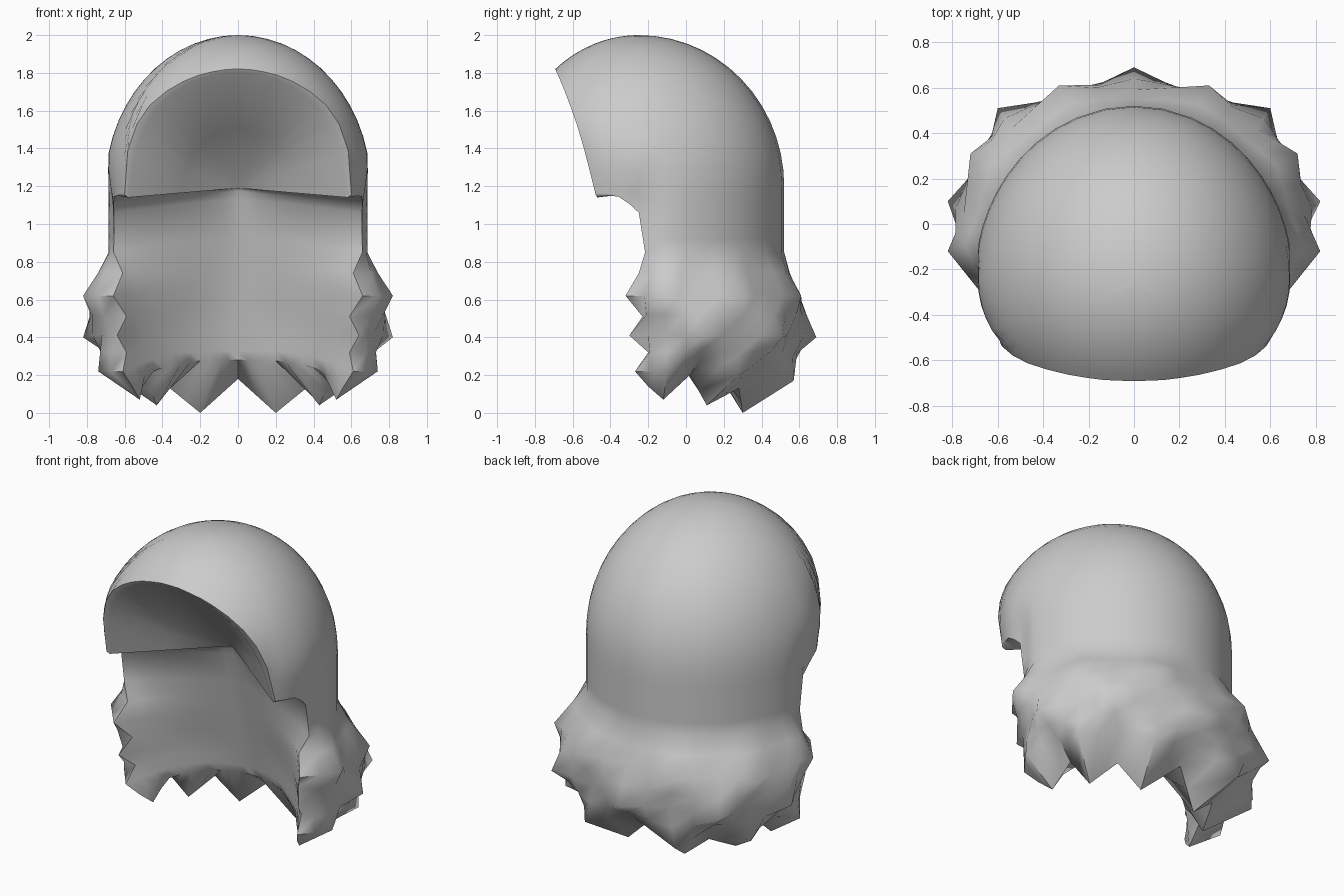
import bpy, bmesh, math
from mathutils import Vector as V

if "Cube" in bpy.data.objects:
    bpy.data.objects.remove(bpy.data.objects["Cube"])

bm = bmesh.new()


def face(*pts):
    """Add a face and its mirror image across x = 0."""
    bm.faces.new([bm.verts.new(p) for p in pts])
    bm.faces.new([bm.verts.new((-p[0], p[1], p[2])) for p in reversed(pts)])


def grid(rows):
    """Skin a list of equally long point rows."""
    for a, b in zip(rows, rows[1:]):
        for i in range(len(a) - 1):
            face(a[i], a[i + 1], b[i + 1], b[i])


def double(seq):
    """Insert the midpoint between neighbours."""
    out = [seq[0]]
    for a, b in zip(seq, seq[1:]):
        out += [(a + b) / 2, b]
    return out


def clamp(v):
    return max(0.0, min(1.0, v))


# Front border of the cap: (z, y) from the brow down to the neck opening
BORDER = [(2.0, -0.76), (1.82, -0.69), (1.65, -0.62), (1.45, -0.55), (1.27, -0.51),
          (1.155, -0.48), (1.145, -0.34), (1.06, -0.25), (0.95, -0.225), (0.8, -0.22)]


def border_y(z):
    for (z0, y0), (z1, y1) in zip(BORDER, BORDER[1:]):
        if z >= z1:
            return y0 + (y1 - y0) * (z0 - z) / (z0 - z1)
    return BORDER[-1][1]


def cap_point(phi, t):
    """t 0..1 runs down the dome, 1..2 down the straight part."""
    e = min(t, 1) * math.pi / 2
    z = 1.2 + 0.8 * math.cos(e) if t <= 1 else 1.2 - 0.35 * (t - 1)
    s, c = math.sin(phi), math.cos(phi)
    y = -0.25 + (0.77 if c > 0 else 0.70) * c * math.sin(e)
    x = 0.702 * s * math.sin(e)
    # cheeks narrow towards the face and curl in at the neck opening
    if y < -0.25:
        x *= 1 - 1.3 * clamp((1.6 - z) / 0.4) * (y + 0.25) ** 2
    curl = 0.045 - 0.02 * clamp((-0.25 - y) / 0.2)
    x -= curl * clamp((1.35 - z) / 0.25) * clamp((-0.07 - y) / 0.15) ** 1.5 * s
    return V((x, y, z))


def cap_column(phi, n=14, m=5):
    end = 2.0
    for k in range(100, 801):
        p = cap_point(phi, k / 400)
        if p.y < border_y(p.z):
            end = k / 400
            break
    top = min(end, 1)
    pts = [cap_point(phi, top * i / n) for i in range(n + 1)]
    return pts + [cap_point(phi, top + (end - top) * i / m) for i in range(1, m + 1)]


# Cap: back columns, cheek columns, brow columns
back = double([0, 21, 38, 53, 66, 78, 87.5])
cheek = [90, 94, 99, 104, 109]
brow = [115, 121, 128, 136, 145, 154, 163, 172, 180]
cols = [cap_column(math.radians(a)) for a in back + cheek + brow]
for p in cols[-1]:
    p.x = 0
grid(cols)
tips = [c[-1] for c in cols]
nb = len(back)

# Thin rim and hollow behind the face opening
apex = V((0, -0.06, 1.19))
rim = tips[nb + 4:]
lip = [V((p.x * (0.97 - 0.05 * clamp((p.z - 1.15) / 0.3)), p.y + 0.008, p.z - 0.014))
       for p in rim]
grid([rim, lip])
for a, b in zip(lip, lip[1:]):
    m0, m1 = a.lerp(apex, 0.5), b.lerp(apex, 0.5)
    face(a, b, m1, m0)
    face(m0, m1, apex)
face(rim[0], lip[0], tips[nb + 3])

# Spiky lower hair: rows of staggered points, back centre to front edge
r62 = [(0, .59, .63), (.33, .61, .62), (.54, .42, .63), (.72, .31, .60),
       (.75, .04, .62), (.82, -.12, .62), (.66, -.32, .62)]
r40 = [(0, .69, .40), (.27, .56, .42), (.60, .51, .40), (.65, .29, .42),
       (.82, .10, .40), (.72, -.10, .42), (.64, -.30, .41)]
r20 = [(0, .53, .27), (.32, .57, .17), (.45, .40, .27), (.66, .28, .20),
       (.64, .08, .28), (.74, -.10, .22), (.61, -.27, .22)]
hem = [(0, .42, .18), (.20, .30, 0), (.36, .28, .13), (.43, .11, .04),
       (.50, .02, .20), (.52, -.12, .07), (.56, -.20, .14)]
r62, r40, r20, hem = (double([V(p) for p in r]) for r in (r62, r40, r20, hem))
r51 = [(a + b) / 2 for a, b in zip(r62, r40)]
r31 = [(a + b) / 2 for a, b in zip(r40, r20)]
r51[-1] = V((.59, -.23, .51))
r31[-1] = V((.59, -.20, .32))
# shoulder row eases the cap into the first points
r74 = []
for a, b in zip(tips, r62):
    m = a.lerp(b, 0.42)
    m.z = 0.74
    r74.append(m)
r74[-1] = V((.61, -.25, .74))
fringe = [tips[:nb], r74, r62, r51, r40, r31, r20, hem]
grid(fringe)

# Inner face of the hanging hair, from the hollow's centre to the hem
edge = [lip[0]] + [tips[nb + i] for i in (3, 2, 1, 0)] + [r[-1] for r in fringe]
mid_z = [1.19, 1.188, 1.184, 1.175, 1.13, .93, .78, .66, .56, .47, .39, .33, .28]
inner = []
for i, (e, z) in enumerate(zip(edge, mid_z)):
    yc = -0.06 + 0.21 * (1.19 - z) / 0.91
    k = clamp((i - 3) / 6)
    # zigzag of the border fades out quickly towards the middle
    bx, by = (e.x, e.y) if i < 6 else (0.60, -0.22)
    row = []
    for j in range(nb):
        s = j / (nb - 1)
        row.append(V((bx * s + (e.x - bx) * s ** 10,
                      yc + (by - yc) * s ** (1 + k) + (e.y - by) * s ** 10,
                      z + (e.z - z) * s ** (1 + 2 * k))))
    inner.append(row)
grid(inner)

# Underside between the inner face and the pointed hem
grid([inner[-1], hem])

bmesh.ops.remove_doubles(bm, verts=bm.verts, dist=0.0008)
bmesh.ops.dissolve_degenerate(bm, edges=bm.edges, dist=0.0005)
bmesh.ops.recalc_face_normals(bm, faces=bm.faces)

mesh = bpy.data.meshes.new("hair")
bm.to_mesh(mesh)
bm.free()
hair = bpy.data.objects.new("hair", mesh)
bpy.context.collection.objects.link(hair)

mat = bpy.data.materials.new("light grey")
mat.diffuse_color = (0.6, 0.6, 0.6, 1)
mat.use_nodes = True
mat.node_tree.nodes["Principled BSDF"].inputs["Base Color"].default_value = mat.diffuse_color
mesh.materials.append(mat)

bpy.context.view_layer.objects.active = hair
hair.select_set(True)
bpy.ops.object.shade_smooth_by_angle(angle=math.radians(55))
